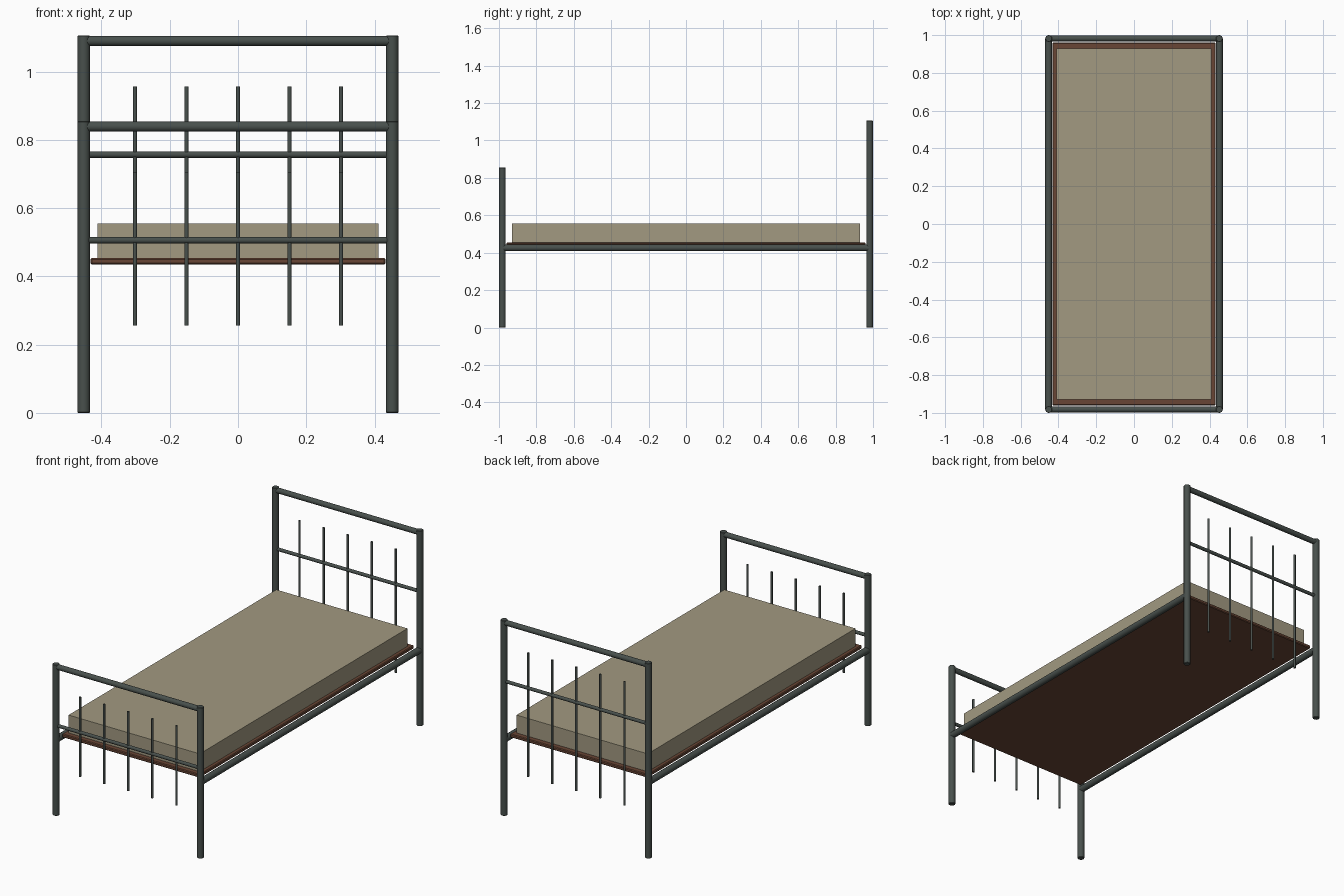
import bpy
from math import radians
from mathutils import Vector

if "Cube" in bpy.data.objects:
    bpy.data.objects.remove(bpy.data.objects["Cube"])


def material(name, rgb):
    m = bpy.data.materials.new(name)
    m.diffuse_color = (*rgb, 1)
    m.use_nodes = True
    m.node_tree.nodes["Principled BSDF"].inputs["Base Color"].default_value = m.diffuse_color
    return m


IRON = material("painted_iron", (0.065, 0.08, 0.073))
WOOD = material("brown_wood", (0.14, 0.06, 0.035))
CLOTH = material("beige_cloth", (0.36, 0.32, 0.22))


def bevel(ob, width):
    mod = ob.modifiers.new("edge", 'BEVEL')
    mod.width = width
    mod.segments = 1
    mod.limit_method = 'ANGLE'
    mod.angle_limit = radians(40)


def tube(name, a, b, radius, sides=16, chamfer=0.0):
    a, b = Vector(a), Vector(b)
    bpy.ops.mesh.primitive_cylinder_add(vertices=sides, radius=radius,
                                        depth=(b - a).length, location=(a + b) / 2)
    ob = bpy.context.object
    ob.rotation_euler = (b - a).to_track_quat('Z', 'Y').to_euler()
    ob.name = name
    ob.data.materials.append(IRON)
    bpy.ops.object.shade_smooth_by_angle(angle=radians(35))
    if chamfer:
        bevel(ob, chamfer)
    return ob


def slab(name, size, z0, z1, mat, edge=0.0):
    bpy.ops.mesh.primitive_cube_add(size=1, location=(0, 0, (z0 + z1) / 2))
    ob = bpy.context.object
    ob.scale = (size[0], size[1], z1 - z0)
    bpy.ops.object.transform_apply(location=False, rotation=False, scale=True)
    ob.name = name
    ob.data.materials.append(mat)
    if edge:
        bevel(ob, edge)
    return ob


PX, PY, PR = 0.452, 0.982, 0.018

# Head and foot frames: posts, top rail, middle rail, spindles
for end, y, top, mid, tip in (("head", PY, 1.106, 0.757, 0.957),
                              ("foot", -PY, 0.855, 0.506, 0.706)):
    for side, x in (("left", -PX), ("right", PX)):
        tube(f"{end}_post_{side}", (x, y, 0), (x, y, top), PR, chamfer=0.002)
    tube(f"{end}_top_rail", (-PX, y, top - 0.016), (PX, y, top - 0.016), 0.015)
    tube(f"{end}_middle_rail", (-PX, y, mid), (PX, y, mid), 0.0095)
    for i in range(5):
        x = (i - 2) * 0.151
        tube(f"{end}_spindle_{i + 1}", (x, y, 0.256), (x, y, tip), 0.0062, 12)

# Side rails joining the posts
for side, x in (("left", -PX), ("right", PX)):
    tube(f"side_rail_{side}", (x, -PY, 0.426), (x, PY, 0.426), PR)

# Base board and mattress
slab("base_board", (0.864, 1.92), 0.435, 0.454, WOOD, 0.004)
slab("mattress", (0.822, 1.86), 0.454, 0.555, CLOTH)
